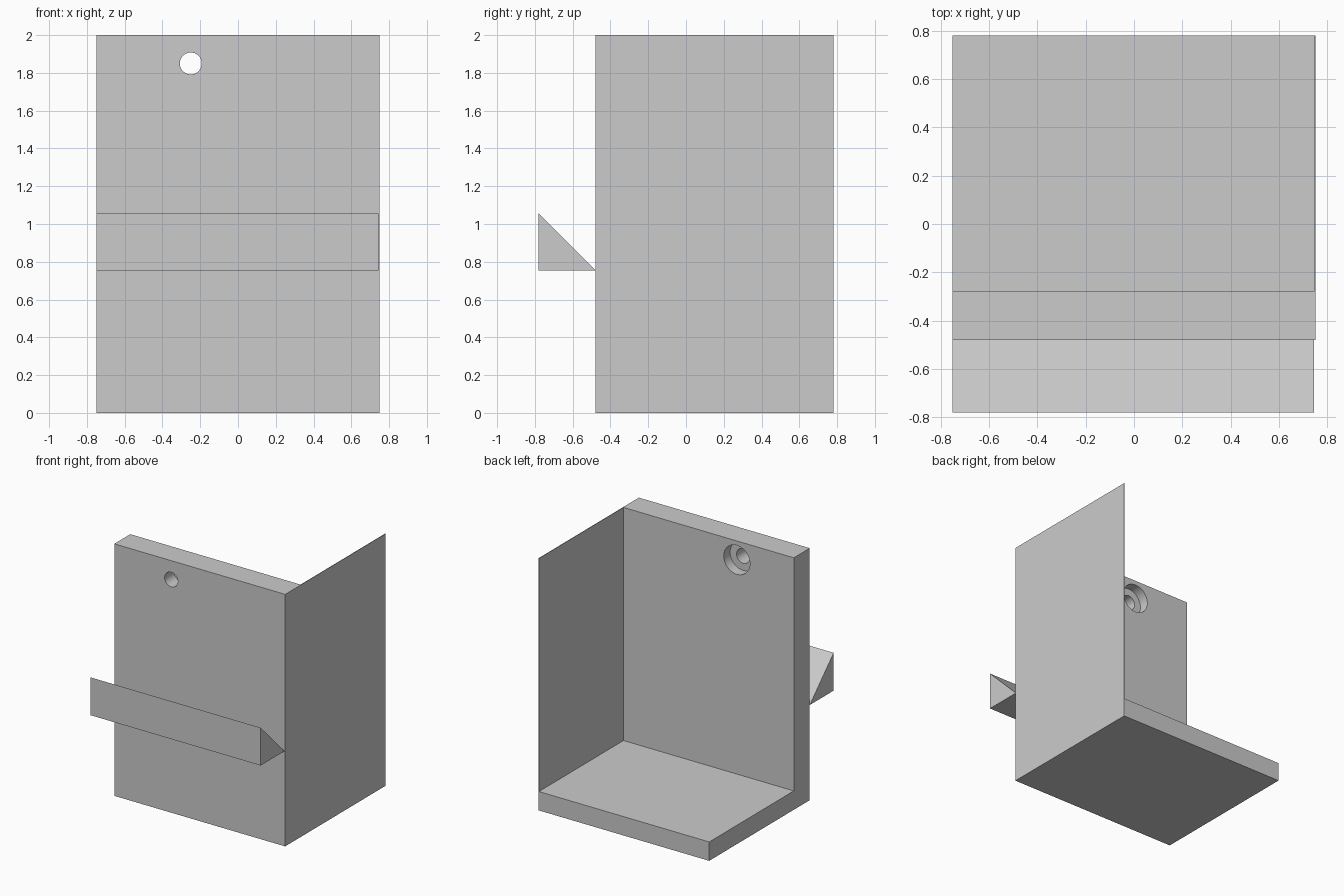
import bpy
import bmesh
from mathutils import Matrix, Vector

cube = bpy.data.objects.get("Cube")
if cube:
    bpy.data.objects.remove(cube, do_unlink=True)

# One plain grey for every part
GREY = (0.6, 0.6, 0.6, 1)
grey = bpy.data.materials.new("plain grey")
grey.use_nodes = True
grey.diffuse_color = GREY
grey.node_tree.nodes["Principled BSDF"].inputs["Base Color"].default_value = GREY

HALF = 0.75             # half the overall width
SKIN = 0.005            # side panel thickness
FRONT, BACK = -0.48, 0.78
INNER = HALF - SKIN     # where the thick parts meet the side panel


def finish(name, bm):
    bmesh.ops.recalc_face_normals(bm, faces=bm.faces)
    mesh = bpy.data.meshes.new(name)
    bm.to_mesh(mesh)
    bm.free()
    mesh.materials.append(grey)
    obj = bpy.data.objects.new(name, mesh)
    bpy.context.collection.objects.link(obj)
    return obj


def extrusion(name, profile, x0=-HALF, x1=INNER):
    """Sweep a (y, z) profile along x."""
    bm = bmesh.new()
    face = bm.faces.new([bm.verts.new((x0, y, z)) for y, z in profile])
    swept = bmesh.ops.extrude_face_region(bm, geom=[face])["geom"]
    verts = [v for v in swept if isinstance(v, bmesh.types.BMVert)]
    bmesh.ops.translate(bm, verts=verts, vec=Vector((x1 - x0, 0, 0)))
    return finish(name, bm)


def bore(name, radius, y0, y1):
    """Cylindrical cutter along y at the mounting hole."""
    bm = bmesh.new()
    place = Matrix.Translation((-0.25, (y0 + y1) / 2, 1.85)) @ Matrix.Rotation(1.5707963, 4, "X")
    bmesh.ops.create_cone(bm, cap_ends=True, segments=48, radius1=radius,
                          radius2=radius, depth=y1 - y0, matrix=place)
    obj = finish(name, bm)
    obj.hide_render = True
    return obj


# Upright plate and floor as one L-shaped bracket
bracket = extrusion("bracket", [(FRONT, 0), (BACK, 0), (BACK, 0.15),
                                (-0.28, 0.15), (-0.28, 2), (FRONT, 2)])

# Through hole with a wider recess on the back
for cutter in (bore("hole_cutter", 0.058, -0.6, -0.1),
               bore("recess_cutter", 0.115, -0.36, -0.1)):
    cut = bracket.modifiers.new(cutter.name, "BOOLEAN")
    cut.operation = "DIFFERENCE"
    cut.solver = "EXACT"
    cut.object = cutter

# Bake the holes and drop the cutters
bpy.context.view_layer.update()
baked = bpy.data.meshes.new_from_object(
    bracket.evaluated_get(bpy.context.evaluated_depsgraph_get()))
cutters = [m.object for m in bracket.modifiers]
bracket.modifiers.clear()
bracket.data = baked
for cutter in cutters:
    bpy.data.objects.remove(cutter, do_unlink=True)

# Smooth bore walls, crisp rims
bpy.ops.object.select_all(action="DESELECT")
bracket.select_set(True)
bpy.context.view_layer.objects.active = bracket
bpy.ops.object.shade_smooth_by_angle()

# Thin side panel
extrusion("side_panel", [(FRONT, 0), (BACK, 0), (BACK, 2), (FRONT, 2)], INNER, HALF)

# Triangular ledge across the front
extrusion("front_ledge", [(-0.78, 0.755), (FRONT, 0.755), (-0.78, 1.055)])
